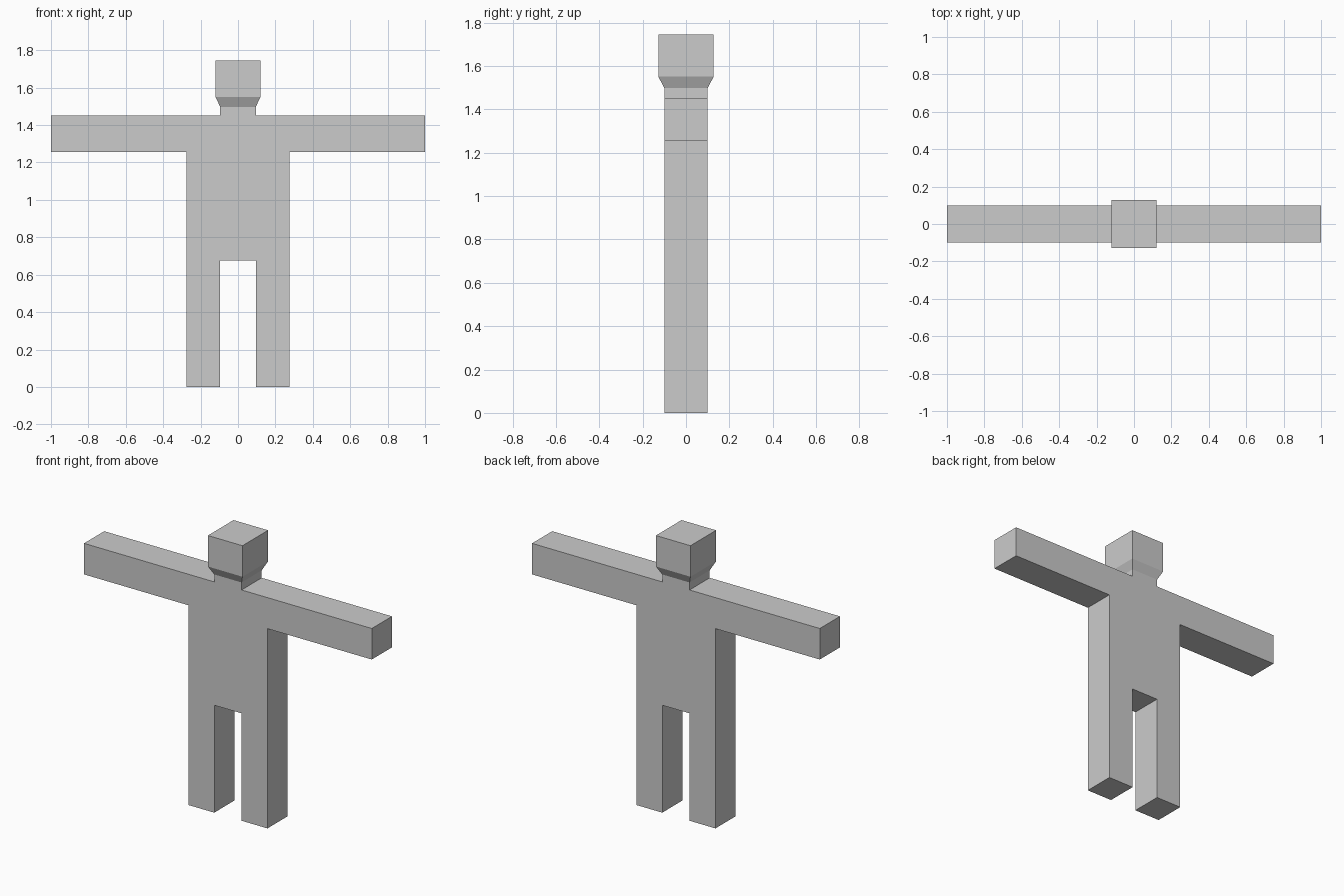
import bpy
import bmesh
from mathutils import Vector

if "Cube" in bpy.data.objects:
    bpy.data.objects.remove(bpy.data.objects["Cube"])

HALF_DEPTH = 0.10

# Right half of the body outline (x, z), from crotch round to neck top
half = [(0.095, 0.675), (0.095, 0.0), (0.275, 0.0), (0.275, 1.255),
        (1.0, 1.255), (1.0, 1.45), (0.095, 1.45), (0.095, 1.497)]
outline = half + [(-x, z) for x, z in reversed(half)]

bm = bmesh.new()

# Legs, torso, arms and neck: one outline extruded front to back
front = bm.faces.new([bm.verts.new((x, -HALF_DEPTH, z)) for x, z in outline])
extruded = bmesh.ops.extrude_face_region(bm, geom=[front], use_keep_orig=True)
moved = [g for g in extruded["geom"] if isinstance(g, bmesh.types.BMVert)]
bmesh.ops.translate(bm, verts=moved, vec=(0, 2 * HALF_DEPTH, 0))
bmesh.ops.recalc_face_normals(bm, faces=bm.faces)


def extrude_to(face, half_x, half_y, z):
    """Extrude a rectangular top face to a new size and height."""
    new = bmesh.ops.extrude_discrete_faces(bm, faces=[face])["faces"][0]
    for v in new.verts:
        v.co = Vector((half_x if v.co.x > 0 else -half_x,
                       half_y if v.co.y > 0 else -half_y, z))
    return new


# Head: flared jaw, then a straight block grown from the neck top
top = max(bm.faces, key=lambda f: f.calc_center_median().z)
top = extrude_to(top, 0.12, 0.127, 1.55)
top = extrude_to(top, 0.12, 0.127, 1.745)
bmesh.ops.recalc_face_normals(bm, faces=bm.faces)

mesh = bpy.data.meshes.new("figure_body")
bm.to_mesh(mesh)
bm.free()

# Single plain grey
grey = bpy.data.materials.new("light_grey")
grey.diffuse_color = (0.6, 0.6, 0.6, 1.0)
grey.use_nodes = True
grey.node_tree.nodes["Principled BSDF"].inputs["Base Color"].default_value = grey.diffuse_color
mesh.materials.append(grey)

body = bpy.data.objects.new("figure_body", mesh)
bpy.context.collection.objects.link(body)
